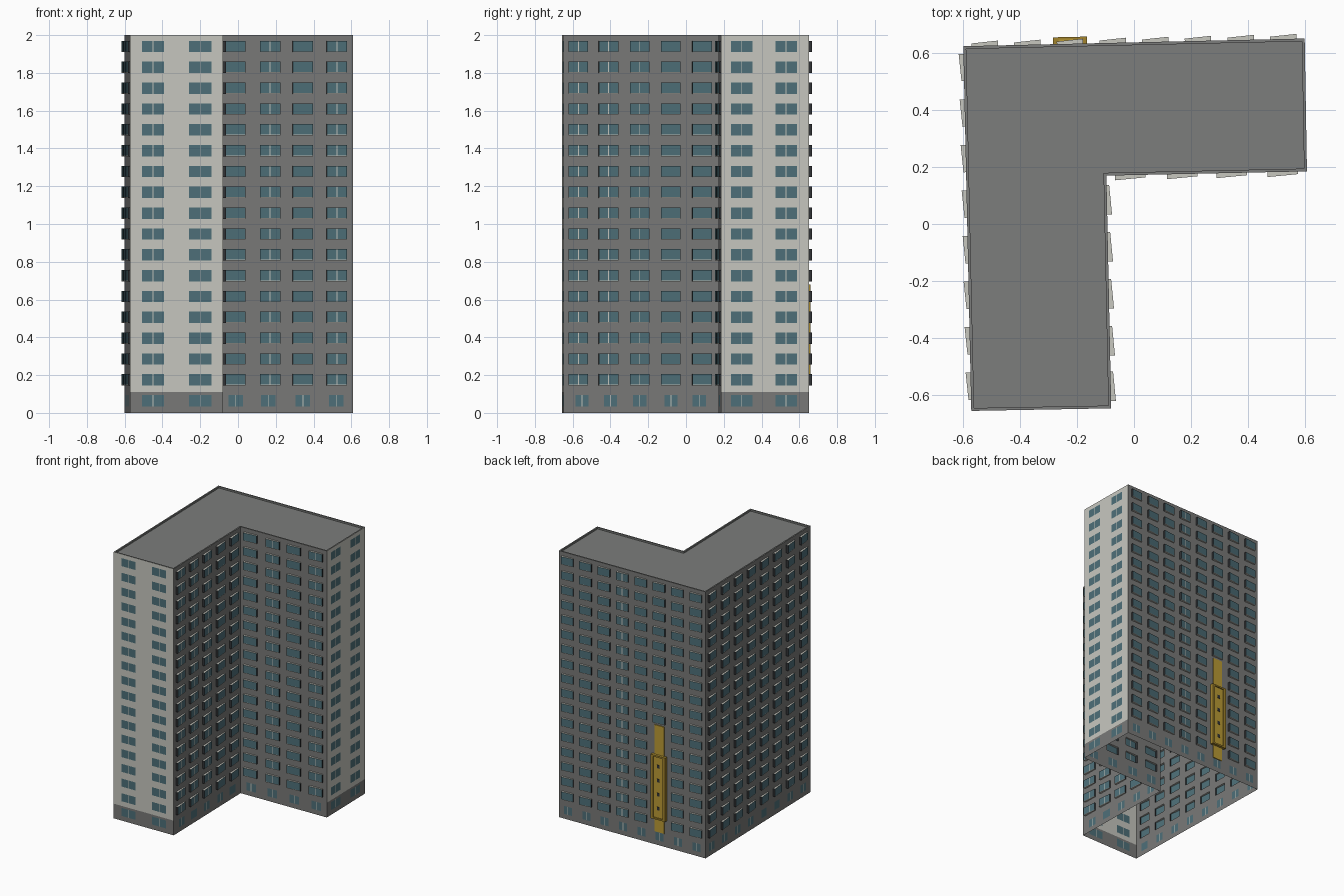
import bpy
import bmesh
from mathutils import Vector

if "Cube" in bpy.data.objects:
    bpy.data.objects.remove(bpy.data.objects["Cube"], do_unlink=True)


def material(name, rgb):
    m = bpy.data.materials.new(name)
    m.use_nodes = True
    m.diffuse_color = (*rgb, 1)
    m.node_tree.nodes["Principled BSDF"].inputs["Base Color"].default_value = (*rgb, 1)
    return m


MATS = [
    material("wall_grey", (0.19, 0.19, 0.185)),
    material("end_wall_off_white", (0.57, 0.57, 0.52)),
    material("window_teal", (0.075, 0.16, 0.19)),
    material("bay_side_dark", (0.03, 0.032, 0.036)),
    material("roof_grey", (0.2, 0.205, 0.2)),
    material("hoist_yellow", (0.5, 0.33, 0.035)),
    material("hoist_frame_ochre", (0.36, 0.23, 0.025)),
]
GREY, WHITE, GLASS, DARK, ROOF, YELLOW, OCHRE = range(7)

TOP, PLINTH = 2.0, 0.11
FLOORS = [0.175 + 0.1103 * i for i in range(17)]
PANE_H, BAR = 0.06, 0.005


def quad(bm, pts, mat):
    f = bm.faces.new([bm.verts.new(p) for p in pts])
    f.material_index = mat


def finish(bm, name):
    bmesh.ops.remove_doubles(bm, verts=bm.verts, dist=1e-5)
    me = bpy.data.meshes.new(name)
    bm.to_mesh(me)
    bm.free()
    for m in MATS:
        me.materials.append(m)
    ob = bpy.data.objects.new(name, me)
    bpy.context.collection.objects.link(ob)
    return ob


class Wall:
    """A straight facade: u runs along it, z up, d outward."""

    def __init__(self, name, start, end):
        self.name = name
        self.p = Vector((*start, 0))
        run = Vector((*end, 0)) - self.p
        self.length = run.length
        self.t = run.normalized()
        self.n = Vector((self.t.y, -self.t.x, 0))
        self.axis = 0 if abs(self.t.x) > abs(self.t.y) else 1

    def at(self, u, z, d=0.0):
        return self.p + self.t * u + self.n * d + Vector((0, 0, z))

    def u(self, c):
        return (c - self.p[self.axis]) / self.t[self.axis]

    def band(self, bm, z0, z1, mat, cols, rows, width, split, skip, hole):
        # Sheet of wall cells with flat windows, or openings for the bays
        cells = sorted((self.u(c) - width / 2, self.u(c) + width / 2, c, s)
                       for c, s in zip(cols, split))
        us, kinds = [0.0], []
        for a, b, c, s in cells:
            mid = (a + b) / 2
            cuts = [mid - BAR / 2, mid + BAR / 2] if s and not hole else []
            us += [a] + cuts + [b]
            kinds += [(None, 0)] + ([(c, GLASS), (c, WHITE), (c, GLASS)] if cuts else [(c, GLASS)])
        us.append(self.length)
        kinds.append((None, 0))
        zs = [z0]
        for r in rows:
            zs += [r - PANE_H / 2, r + PANE_H / 2]
        zs.append(z1)
        for i, (c, kind) in enumerate(kinds):
            for j in range(len(zs) - 1):
                m = mat
                if j % 2 and c is not None and not skip(c, zs[j]):
                    if hole:
                        continue
                    m = kind
                a, b, lo, hi = us[i], us[i + 1], zs[j], zs[j + 1]
                quad(bm, [self.at(a, lo), self.at(b, lo), self.at(b, hi), self.at(a, hi)], m)

    def bay(self, bm, c, z, width, split):
        # Slanted bay window, deeper at one end
        a, b = self.u(c) - width / 2, self.u(c) + width / 2
        lo, hi, rim = z - PANE_H / 2, z + PANE_H / 2, 0.004

        def depth(u):
            return 0.017 - 0.008 * (u - a) / (b - a)

        mid = (a + b) / 2
        us = [a, mid - BAR / 2, mid + BAR / 2, b] if split else [a, b]
        for i in range(len(us) - 1):
            s, e = us[i], us[i + 1]
            for z0, z1, m in ((lo, lo + rim, WHITE), (lo + rim, hi, WHITE if i == 1 else GLASS)):
                quad(bm, [self.at(s, z0, depth(s)), self.at(e, z0, depth(e)),
                          self.at(e, z1, depth(e)), self.at(s, z1, depth(s))], m)
        quad(bm, [self.at(a, hi, depth(a)), self.at(b, hi, depth(b)), self.at(b, hi), self.at(a, hi)], WHITE)
        quad(bm, [self.at(a, lo), self.at(b, lo), self.at(b, lo, depth(b)), self.at(a, lo, depth(a))], WHITE)
        quad(bm, [self.at(a, lo), self.at(a, lo, depth(a)), self.at(a, hi, depth(a)), self.at(a, hi)], DARK)
        quad(bm, [self.at(b, lo, depth(b)), self.at(b, lo), self.at(b, hi), self.at(b, hi, depth(b))], DARK)

    def build(self, mat, cols, width, split, ground, ground_w, bays=True, skip=lambda c, z: False):
        bm = bmesh.new()
        self.band(bm, 0, PLINTH, GREY, ground, [0.065], ground_w, [1] * len(ground),
                  lambda c, z: False, False)
        self.band(bm, PLINTH, TOP, mat, cols, FLOORS, width, split, skip, bays)
        finish(bm, self.name)
        if bays:
            bm = bmesh.new()
            for c, s in zip(cols, split):
                for z in FLOORS:
                    if not skip(c, z):
                        self.bay(bm, c, z, width, s)
            finish(bm, self.name + "_bay_windows")

    def box(self, bm, c, width, z0, z1, d, mat):
        a, b = self.u(c) - width / 2, self.u(c) + width / 2
        new = bmesh.ops.create_cube(bm, size=1)["verts"]
        for v in new:
            v.co = self.at(a if v.co.x < 0 else b, z0 if v.co.z < 0 else z1, 0 if v.co.y > 0 else d)
        for f in {f for v in new for f in v.link_faces}:
            f.material_index = mat


# Slightly turned L-shaped plan, counter-clockwise
PLAN = [(0.608, 0.185), (0.60, 0.652), (-0.60, 0.625), (-0.572, -0.657), (-0.08, -0.648), (-0.097, 0.17)]
NAMES = ["side_end_wall", "back_wall", "long_side_wall", "front_end_wall", "inner_side_wall", "inner_front_wall"]
walls = [Wall(n, PLAN[i], PLAN[(i + 1) % 6]) for i, n in enumerate(NAMES)]
side_end, back, long_side, front_end, inner_side, inner_front = walls

# Pale end walls with flat windows
side_end.build(WHITE, [0.295, 0.53], 0.115, [1, 1], [0.295, 0.53], 0.115, bays=False)
front_end.build(WHITE, [-0.45, -0.20], 0.117, [1, 1], [-0.45, -0.20], 0.117, bays=False)

# Grey long walls with bay windows
HOIST_X = -0.225
back_cols = [-0.525 + 0.15 * i for i in range(8)]
back.build(GREY, back_cols, 0.093, [0, 0, 0, 0, 1, 0, 0, 0], back_cols, 0.065,
           skip=lambda c, z: abs(c - HOIST_X) < 0.01 and z < 0.88)
side_cols = [0.55 - 0.16 * i for i in range(8)]
long_side.build(GREY, side_cols, 0.096, [0] * 8, side_cols, 0.065)
inner_side.build(GREY, [-0.57, -0.41, -0.245, -0.08, 0.085], 0.104, [1, 1, 1, 0, 0],
                 [-0.55, -0.40, -0.245, -0.08, 0.07], 0.07)
inner_front.build(GREY, [-0.013, 0.17, 0.343, 0.523], 0.107, [0, 1, 0, 1],
                  [-0.012, 0.16, 0.343, 0.52], 0.078)

# Roof slab set below a thin parapet
bm = bmesh.new()
EDGE, DROP = 0.01, 0.012
inner = []
for i, w in enumerate(walls):
    inner.append(w.p - (w.n + walls[i - 1].n) * EDGE)
for i, w in enumerate(walls):
    j = (i + 1) % 6
    up, low = Vector((0, 0, TOP)), Vector((0, 0, TOP - DROP))
    quad(bm, [w.p + up, walls[j].p + up, inner[j] + up, inner[i] + up], ROOF)
    quad(bm, [inner[i] + up, inner[j] + up, inner[j] + low, inner[i] + low], ROOF)
quad(bm, [p + Vector((0, 0, TOP - DROP)) for p in inner], ROOF)
finish(bm, "roof")

# Yellow strip and framed shaft on the back wall
bm = bmesh.new()
back.box(bm, HOIST_X, 0.08, 0.1, 0.9, 0.006, YELLOW)
finish(bm, "yellow_strip")
bm = bmesh.new()
back.box(bm, HOIST_X, 0.08, 0.2, 0.68, 0.016, YELLOW)
for side in (-1, 1):
    back.box(bm, HOIST_X + side * 0.05, 0.02, 0.2, 0.68, 0.024, OCHRE)
for z in (0.2, 0.668):
    back.box(bm, HOIST_X, 0.08, z, z + 0.012, 0.024, OCHRE)
for i in range(4):
    z = 0.27 + 0.105 * i
    back.box(bm, HOIST_X, 0.022, z, z + 0.025, 0.018, DARK)
finish(bm, "yellow_shaft")
